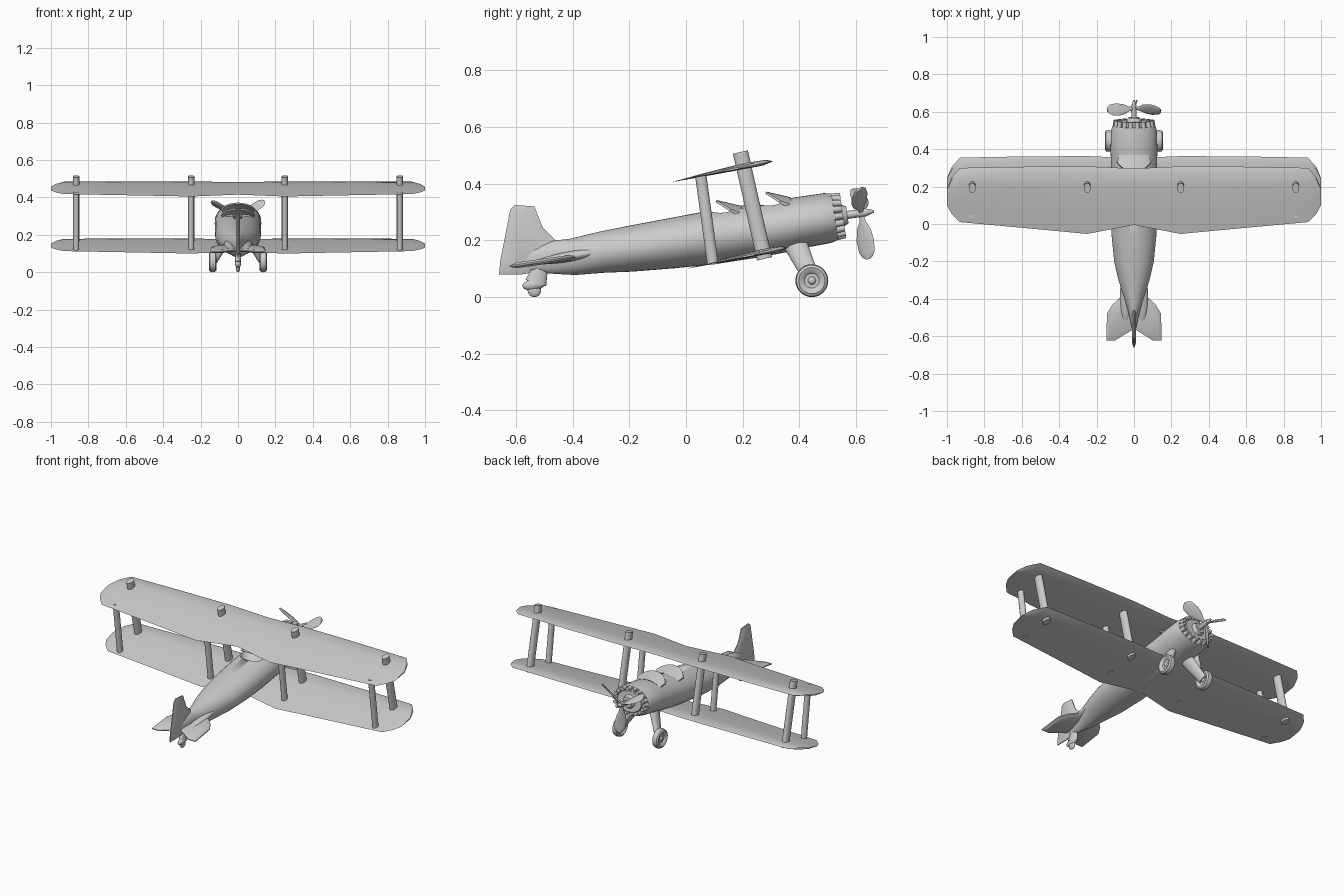
import bpy, bmesh
from math import sin, cos, pi, radians
from mathutils import Matrix, Vector

if bpy.data.objects.get("Cube"):
    bpy.data.objects.remove(bpy.data.objects["Cube"])

grey = bpy.data.materials.new("plain grey")
grey.use_nodes = True
grey.diffuse_color = (0.6, 0.6, 0.6, 1)
grey.node_tree.nodes["Principled BSDF"].inputs["Base Color"].default_value = (0.6, 0.6, 0.6, 1)


def finish(bm, name, angle=40):
    bmesh.ops.recalc_face_normals(bm, faces=bm.faces)
    mesh = bpy.data.meshes.new(name)
    bm.to_mesh(mesh)
    bm.free()
    mesh.materials.append(grey)
    ob = bpy.data.objects.new(name, mesh)
    bpy.context.collection.objects.link(ob)
    bpy.ops.object.select_all(action='DESELECT')
    ob.select_set(True)
    bpy.context.view_layer.objects.active = ob
    bpy.ops.object.shade_smooth_by_angle(angle=radians(angle))
    return ob


def loft(name, rings, matrix=Matrix(), angle=40):
    """Skin a list of equal-length point rings and cap both ends."""
    bm = bmesh.new()
    rows = [[bm.verts.new(matrix @ Vector(p)) for p in ring] for ring in rings]
    n = len(rows[0])
    for a, b in zip(rows, rows[1:]):
        for i in range(n):
            j = (i + 1) % n
            bm.faces.new((a[i], a[j], b[j], b[i]))
    bm.faces.new(rows[0])
    bm.faces.new(rows[-1])
    return finish(bm, name, angle)


def tube(name, a, b, ra, rb=None, flat=1.0, matrix=Matrix(), seg=20):
    """Tapered rod from a to b; flat narrows it in x."""
    a, b = Vector(a), Vector(b)
    rb = ra if rb is None else rb
    d = (b - a).normalized()
    u = (Vector((1, 0, 0)) - d * d.x).normalized()
    v = d.cross(u)
    ring = lambda c, r: [c + u * r * flat * cos(t) + v * r * sin(t)
                         for t in (2 * pi * i / seg for i in range(seg))]
    return loft(name, [ring(a, ra), ring(b, rb)], matrix)


def ball(name, centre, size, tilt=0.0):
    bm = bmesh.new()
    m = Matrix.Translation(centre) @ Matrix.Rotation(tilt, 4, 'X') @ Matrix.Diagonal((*size, 1))
    bmesh.ops.create_uvsphere(bm, u_segments=20, v_segments=12, radius=1, matrix=m)
    return finish(bm, name)


def oval(y, zc, hw, hh, n=40):
    pts = [(hw * cos(2 * pi * i / n), hh * sin(2 * pi * i / n)) for i in range(n)]
    return [(x, y - 0.14 * z, zc + z) for x, z in pts]


# Fuselage with cowling, (y, centre height, half width, half height)
body = [(-.58, .122, .006, .03), (-.47, .14, .03, .058), (-.40, .142, .052, .064),
        (-.30, .158, .083, .072), (-.20, .17, .106, .08), (-.05, .19, .121, .088),
        (.10, .212, .124, .094), (.25, .235, .124, .094), (.35, .252, .124, .092),
        (.39, .261, .125, .09), (.50, .279, .123, .088), (.525, .283, .114, .081),
        (.525, .283, .1, .07)]
fuselage = loft("fuselage", [oval(*s) for s in body])

# Cockpit openings
for i, (y, z) in enumerate([(.135, .325), (.305, .35)]):
    cutter = ball("cockpit_cutter", (0, y, z), (.075, .062, .06), radians(9))
    cutter.hide_render = True
    mod = fuselage.modifiers.new("cockpit", 'BOOLEAN')
    mod.operation, mod.object, mod.solver = 'DIFFERENCE', cutter, 'EXACT'
    bpy.context.view_layer.objects.active = fuselage
    bpy.ops.object.modifier_apply(modifier="cockpit")
    bpy.data.objects.remove(cutter)

# Curved windscreens leaning back over each opening
for name, y, z in (("rear_windscreen", .19, .265), ("front_windscreen", .365, .295)):
    rings = []
    for i in range(13):
        t = pi * (0.14 + 0.72 * i / 12)
        x, h = cos(t), sin(t)
        rise = .055 * h
        foot = Vector((.088 * x, y, z + .045 * h))
        tip = Vector((.1 * x, y - .085 * h, z + .015 + rise))
        off = Vector((0, .006, .012))
        rings.append([foot, tip, tip + off * .6, foot + off])
    loft(name, rings)

# Wings: (x, trailing y, leading y) stations skinned with a thin aerofoil
half = [(.25, -.053, .308), (.6, -.02, .306), (.93, .01, .30), (.975, .055, .25), (1.0, .10, .19)]
stations = [(-x, t, l) for x, t, l in reversed(half)] + [(0, -.005, .297)] + half
aerofoil = [(0, 0), (.35, .009), (.7, .014), (.93, .010), (1, 0), (.9, -.008), (.6, -.006), (.3, -.003)]
for name, dy, dz in (("upper_wing", 0, 0), ("lower_wing", .055, -.305)):
    rings = []
    for x, t, l in stations:
        thick = min(1, (l - t) / .28)
        ring = []
        for u, h in aerofoil:
            y = t + (l - t) * u
            ring.append((x, y + dy, .416 + .207 * y + h * thick + dz))
        rings.append(ring)
    loft(name, rings, angle=30)

# Wing struts
for x in (-.865, -.25, .25, .865):
    tube("front_strut", (x, .192, .512), (x, .277, .135), .027, flat=.68)
    tube("rear_strut", (x, .052, .43), (x, .095, .115), .02, flat=.8)

# Engine, in a frame tilted along the fuselage axis
nose = Matrix.Translation((0, .52, .283)) @ Matrix.Rotation(radians(8), 4, 'X')
tube("engine_block", (0, 0, 0), (0, .03, 0), .07, .06, 1.35, nose, 32)
tube("crankcase", (0, .02, 0), (0, .05, 0), .045, .03, 1, nose)
for i in range(18):
    t = 2 * pi * i / 18
    x, z = .102 * cos(t), .073 * sin(t)
    tube("engine_cylinder", (x, -.01, z), (x * .97, .034, z * .97), .0135, .011, 1, nose, 10)

# Propeller
tube("propeller_shaft", (0, .04, 0), (0, .12, 0), .014, .014, 1, nose)
tube("spinner", (0, .115, 0), (0, .145, 0), .014, .004, 1, nose)
for k in range(3):
    rings = []
    for r, chord in ((.005, .008), (.03, .012), (.06, .028), (.10, .036), (.14, .033), (.157, .022), (.165, .008)):
        pitch = radians(68 - 90 * r)
        ring = []
        for i in range(12):
            c, s = chord * cos(2 * pi * i / 12), min(.005, chord) * sin(2 * pi * i / 12)
            ring.append((c * cos(pitch) - s * sin(pitch), .1 + c * sin(pitch) + s * cos(pitch), -r))
        rings.append(ring)
    loft("propeller_blade", rings, nose @ Matrix.Rotation(k * 2 * pi / 3, 4, 'Y'))


# Tail surfaces: thin plates with a plan outline and pinched edges
def plate(name, outline, thick, place):
    c = sum((Vector(p) for p in outline), Vector((0, 0))) / len(outline)
    inner = [c + (Vector(p) - c) * .8 for p in outline]
    rows = [(inner, -thick), (outline, -thick * .25), (outline, thick * .25), (inner, thick)]
    return loft(name, [[place(p[0], p[1], h) for p in pts] for pts, h in rows], angle=30)


plate("fin_and_rudder", [(-.66, .08), (-.655, .13), (-.62, .31), (-.605, .325), (-.535, .32),
                         (-.505, .245), (-.46, .2), (-.42, .16), (-.47, .1), (-.58, .08)],
      .01, lambda y, z, h: (h, y, z))
for side in (-1, 1):
    plate("tailplane", [(0, -.56), (.1, -.622), (.147, -.622), (.145, -.48), (.115, -.43), (.06, -.38), (0, -.36)],
          .01, lambda x, y, h: (side * x, y, .196 + .14 * y + h))
    ball("tailplane_fairing", (side * .045, -.39, .147), (.03, .15, .018), radians(10))

# Main landing gear
for side in (-1, 1):
    tube("gear_leg", (side * .055, .385, .19), (side * .125, .445, .06), .042, .028, .55)
    rings = []
    for r, w in ((.012, .008), (.026, .008), (.034, .016), (.046, .02), (.055, .014), (.058, 0)):
        rings.append((r, w))
    profile = rings + [(r, -w) for r, w in reversed(rings[:-1])]
    loft("main_wheel", [[(side * .135 + w, .444 + r * cos(2 * pi * i / 32), .058 + r * sin(2 * pi * i / 32))
                         for i in range(32)] for r, w in profile])
    ball("wheel_hub", (side * .135, .444, .058), (.017, .016, .016))

# Tail wheel and fork
tube("tail_wheel_post", (0, -.515, .1), (0, -.53, .05), .028, .038, .45)
ball("tail_wheel_fork", (0, -.535, .045), (.017, .043, .02), radians(10))
ball("tail_wheel", (0, -.535, .024), (.012, .024, .024))
